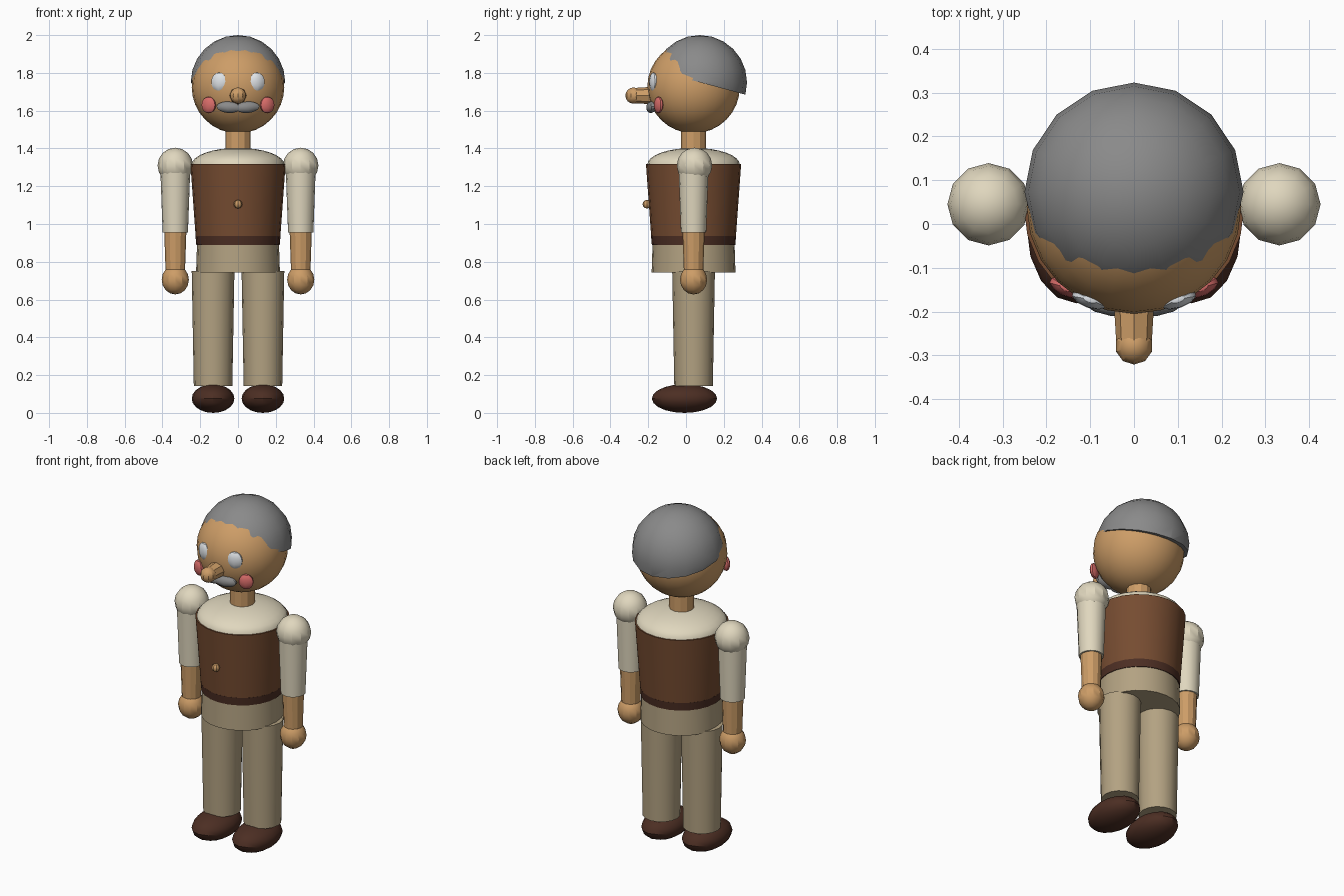
import bpy, bmesh, math
from mathutils import Matrix, Vector

cube = bpy.data.objects.get("Cube")
if cube:
    bpy.data.objects.remove(cube)

CY = 0.04  # depth of the body axis


def material(name, r, g, b):
    col = [((c / 255 + 0.055) / 1.055) ** 2.4 for c in (r, g, b)] + [1]
    m = bpy.data.materials.new(name)
    m.use_nodes = True
    m.diffuse_color = col
    m.node_tree.nodes["Principled BSDF"].inputs["Base Color"].default_value = col
    return m


skin = material("skin", 205, 157, 103)
grey = material("grey hair", 138, 138, 138)
white = material("eye white", 228, 232, 236)
pink = material("cheek pink", 216, 108, 105)
cream = material("shirt cream", 224, 215, 190)
brown = material("vest brown", 118, 76, 49)
dark = material("dark brown", 76, 46, 35)
tan = material("trouser tan", 179, 162, 130)


def finish(name, bm, mat, angle=29):
    mesh = bpy.data.meshes.new(name)
    bm.to_mesh(mesh)
    bm.free()
    mesh.materials.append(mat)
    ob = bpy.data.objects.new(name, mesh)
    bpy.context.collection.objects.link(ob)
    bpy.ops.object.select_all(action="DESELECT")
    ob.select_set(True)
    bpy.context.view_layer.objects.active = ob
    bpy.ops.object.shade_smooth_by_angle(angle=math.radians(angle))
    return ob


def ball(name, mat, loc, size, seg=16, rings=10, rot=None, cut=None):
    bm = bmesh.new()
    bmesh.ops.create_uvsphere(bm, u_segments=seg, v_segments=rings, radius=1)
    turn = rot or Matrix()
    bm.transform(Matrix.Translation(loc) @ turn @ Matrix.Diagonal((*size, 1)))
    if cut:  # keep only the part above the plane, and close it
        geom = bm.verts[:] + bm.edges[:] + bm.faces[:]
        res = bmesh.ops.bisect_plane(bm, geom=geom, plane_co=loc, plane_no=cut,
                                     clear_inner=True)
        rim = [e for e in res["geom_cut"] if isinstance(e, bmesh.types.BMEdge)]
        bmesh.ops.contextual_create(bm, geom=rim)
    return finish(name, bm, mat)


def tube(name, mat, x, y, z0, z1, r0, r1, seg=16, rot=None):
    bm = bmesh.new()
    bmesh.ops.create_cone(bm, cap_ends=True, segments=seg, radius1=r0, radius2=r1,
                          depth=z1 - z0)
    bm.transform(Matrix.Translation((x, y, (z0 + z1) / 2)) @ (rot or Matrix()))
    return finish(name, bm, mat)


# Head, hair and neck
ball("head", skin, (0, CY, 1.725), (0.245,) * 3, 24, 16)
ball("hair", grey, (0, 0.073, 1.75), (0.25,) * 3, 16, 12, cut=Vector((0, 0.27, 1)))
tube("neck", skin, 0, CY, 1.38, 1.52, 0.067, 0.067, 12)

# Nose, pointing forward with a round tip
forward = Matrix.Rotation(math.pi / 2, 4, "X")
tube("nose", skin, 0, -0.23, 1.63, 1.73, 0.046, 0.04, 8, forward)
ball("nose_tip", skin, (0, -0.278, 1.68), (0.043,) * 3, 10, 8)

# Torso
ball("shirt_shoulders", cream, (0, CY, 1.315), (0.245, 0.245, 0.088), 24, 16)
tube("vest", brown, 0, CY, 0.93, 1.318, 0.224, 0.252, 24)
tube("belt", dark, 0, CY, 0.89, 0.936, 0.221, 0.225, 24)
tube("hips", tan, 0, CY, 0.742, 0.895, 0.222, 0.217, 24)
ball("button", skin, (0, -0.207, 1.105), (0.023,) * 3, 8, 6)

for side, s in (("left", 1), ("right", -1)):
    # Face details
    out = Matrix.Rotation(s * math.radians(18), 4, "Z")
    ball("eye_" + side, white, (s * 0.1, -0.172, 1.752), (0.044, 0.02, 0.05), 10, 8, out)
    out = Matrix.Rotation(s * math.radians(25), 4, "Z")
    ball("cheek_" + side, pink, (s * 0.155, -0.145, 1.63), (0.041, 0.02, 0.044), 10, 8, out)
    sweep = Matrix.Rotation(s * math.radians(8), 4, "Z") @ Matrix.Rotation(
        -s * math.radians(4), 4, "Y")
    ball("moustache_" + side, grey, (s * 0.05, -0.185, 1.618), (0.066, 0.025, 0.03),
         10, 8, sweep)
    # Arm
    x = s * 0.332
    ball("shoulder_" + side, cream, (x, 0.045, 1.31), (0.094,) * 3, 12, 8)
    tube("sleeve_" + side, cream, x, CY, 0.955, 1.31, 0.067, 0.08)
    tube("forearm_" + side, skin, x, CY, 0.74, 0.97, 0.051, 0.059, 12)
    ball("hand_" + side, skin, (x, CY, 0.705), (0.072, 0.072, 0.078), 12, 8)
    # Leg and shoe
    x = s * 0.132
    tube("leg_" + side, tan, x, CY, 0.142, 0.75, 0.102, 0.113)
    ball("shoe_" + side, dark, (x, -0.008, 0.076), (0.113, 0.173, 0.076), 16, 10)
